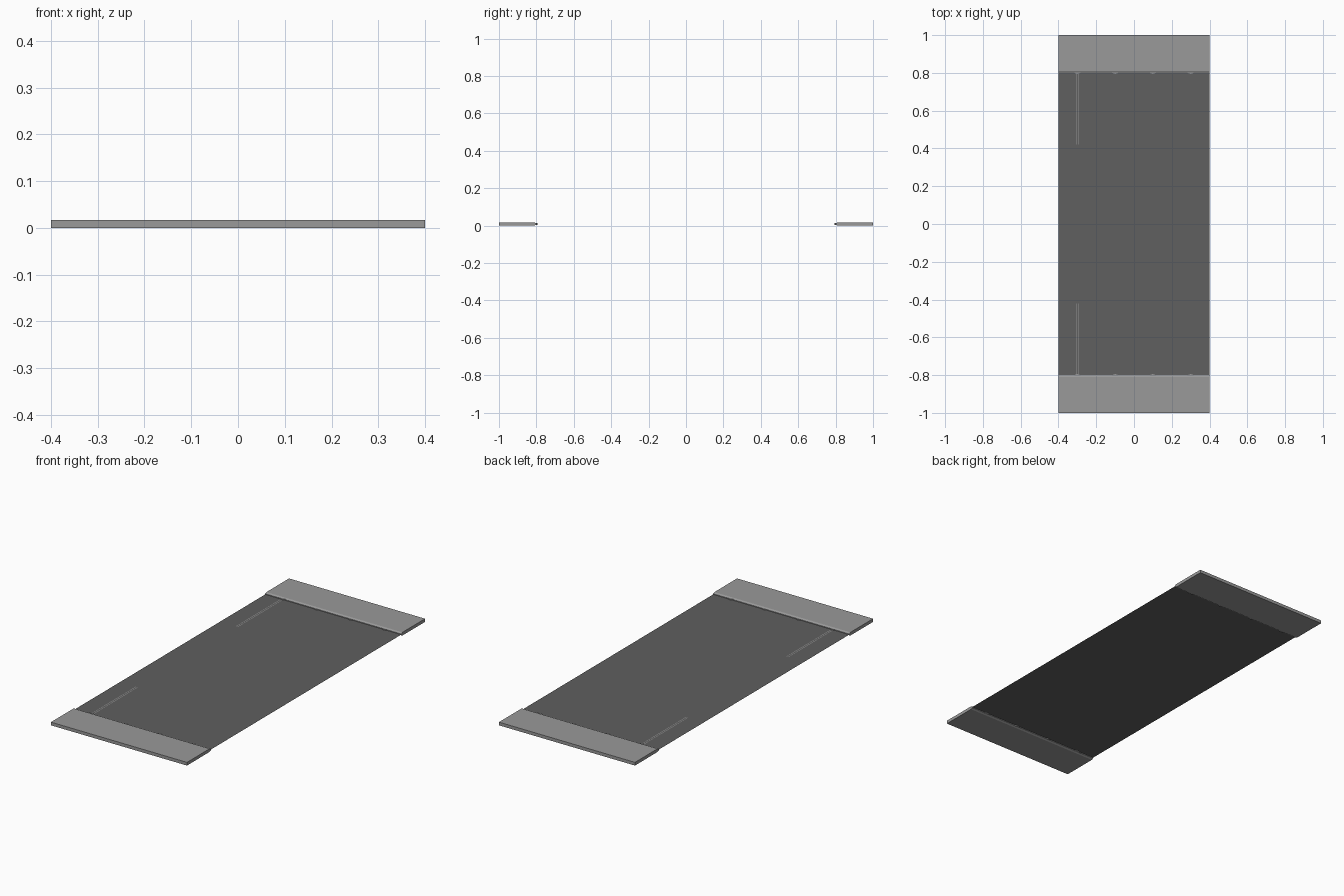
import bpy, bmesh

if "Cube" in bpy.data.objects:
    bpy.data.objects.remove(bpy.data.objects["Cube"])

def material(name, v):
    m = bpy.data.materials.new(name)
    m.diffuse_color = (v, v, v, 1)
    m.use_nodes = True
    m.node_tree.nodes["Principled BSDF"].inputs["Base Color"].default_value = m.diffuse_color
    return m

light = material("light grey", 0.32)
dark = material("dark grey", 0.115)
H = 0.017      # end bar thickness
MID = H / 2    # height of the sheet

def mesh_object(name, bm, mat):
    bmesh.ops.recalc_face_normals(bm, faces=bm.faces)
    me = bpy.data.meshes.new(name)
    bm.to_mesh(me)
    bm.free()
    me.materials.append(mat)
    ob = bpy.data.objects.new(name, me)
    bpy.context.collection.objects.link(ob)
    return ob

def flat_sheet(name, x0, x1, y0, y1, z, mat):
    bm = bmesh.new()
    bm.faces.new([bm.verts.new(p) for p in
                  ((x0, y0, z), (x1, y0, z), (x1, y1, z), (x0, y1, z))])
    return mesh_object(name, bm, mat)

# thin sheet stretched between the bars
flat_sheet("sheet", -0.4, 0.4, -0.81, 0.81, MID, dark)

for s, side in ((-1, "front"), (1, "back")):
    # end bar: profile with chamfered inner edge, extruded along x
    profile = [(1.0, 0), (1.0, H), (0.81, H), (0.8, H - 0.005),
               (0.8, 0.005), (0.81, 0)]
    bm = bmesh.new()
    face = bm.faces.new([bm.verts.new((-0.4, s * y, z)) for y, z in profile])
    ext = bmesh.ops.extrude_face_region(bm, geom=[face])
    bmesh.ops.translate(bm, vec=(0.8, 0, 0),
                        verts=[v for v in ext["geom"] if isinstance(v, bmesh.types.BMVert)])
    mesh_object(side + "_bar", bm, light)

    # round pins that peek out of the inner edge
    for i in range(4):
        bpy.ops.mesh.primitive_cylinder_add(
            vertices=32, radius=0.025, depth=0.01,
            location=(-0.3 + 0.2 * i, s * 0.82, MID))
        pin = bpy.context.object
        pin.name = f"{side}_pin_{i + 1}"
        pin.data.materials.append(light)
        bpy.ops.object.shade_smooth_by_angle()

    # pair of fine lines running in from the first pin
    for j, x in enumerate((-0.306, -0.296)):
        y0, y1 = sorted((s * 0.42, s * 0.8))
        flat_sheet(f"{side}_line_{j + 1}", x - 0.0015, x + 0.0015, y0, y1,
                   MID + 0.0003, light)
